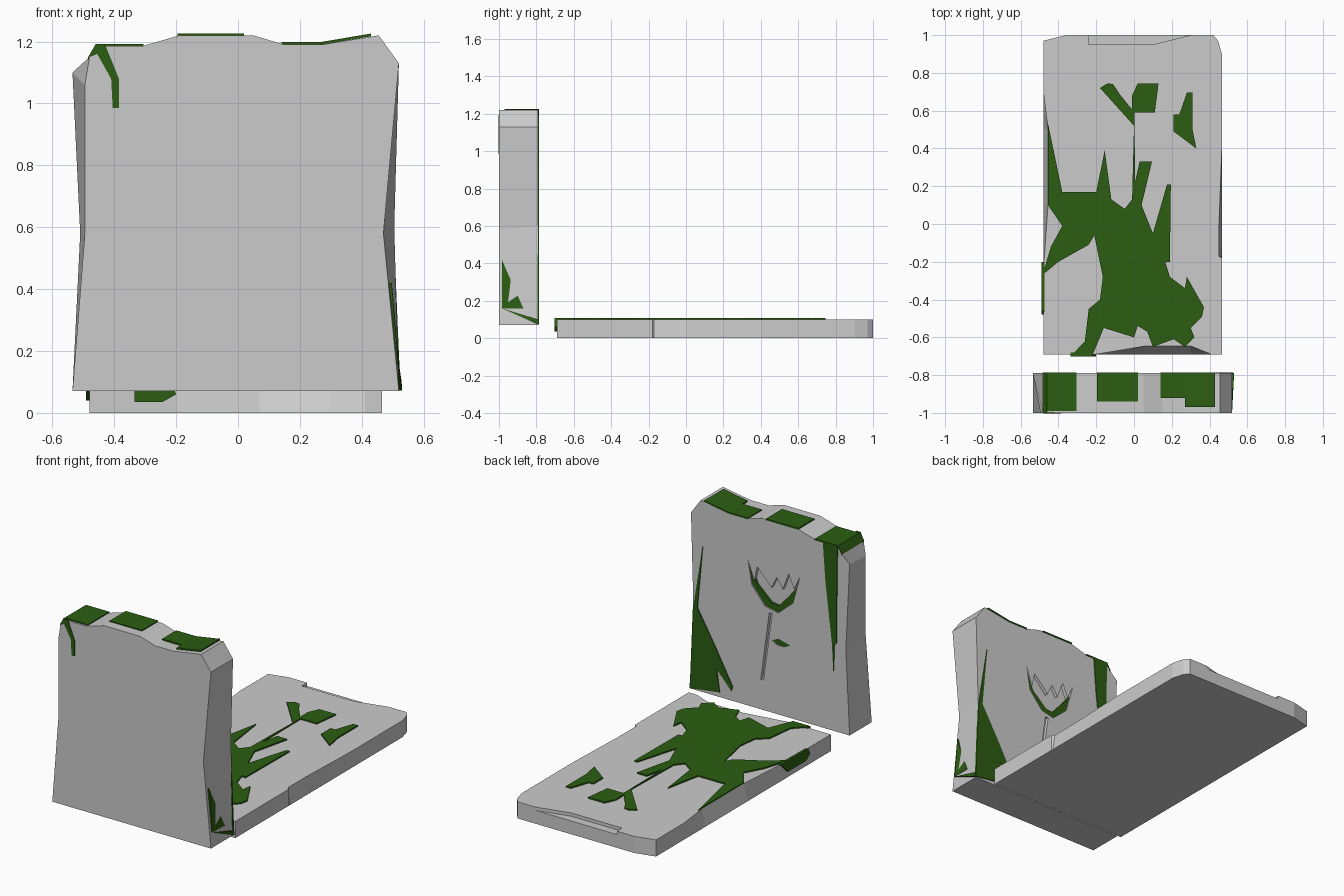
import bpy, bmesh
from mathutils import Vector

moss_mat = bpy.data.materials.new("moss_green")
moss_mat.diffuse_color = (0.025, 0.11, 0.006, 1)


def loft(name, a, b, mat=None):
    """Closed solid between two outlines with matching point counts."""
    bm = bmesh.new()
    va = [bm.verts.new(p) for p in a]
    vb = [bm.verts.new(p) for p in b]
    n = len(a)
    bm.faces.new(va)
    bm.faces.new(vb[::-1])
    for i in range(n):
        j = (i + 1) % n
        bm.faces.new((va[j], va[i], vb[i], vb[j]))
    bmesh.ops.recalc_face_normals(bm, faces=bm.faces)
    me = bpy.data.meshes.new(name)
    bm.to_mesh(me)
    bm.free()
    ob = bpy.data.objects.new(name, me)
    bpy.context.collection.objects.link(ob)
    if mat:
        me.materials.append(mat)
    return ob


def prism(name, pts, vec, mat=moss_mat):
    v = Vector(vec)
    return loft(name, [Vector(p) for p in pts], [Vector(p) + v for p in pts], mat)


def xy(pts, z):
    return [(x, y, z) for x, y in pts]


def xz(pts, y):
    return [(x, y, z) for x, z in pts]


def cut(ob, cutter):
    m = ob.modifiers.new("cut", "BOOLEAN")
    m.operation = "DIFFERENCE"
    m.solver = "EXACT"
    m.object = cutter
    bpy.context.view_layer.objects.active = ob
    bpy.ops.object.modifier_apply(modifier=m.name)
    bpy.data.objects.remove(cutter)


# headstone: worn top shared by both faces, sides differ front to back
top = [(-.48, 1.15), (-.46, 1.185), (-.31, 1.185), (-.19, 1.22), (.05, 1.22),
       (.15, 1.19), (.27, 1.19), (.455, 1.22), (.52, 1.13)]
front = [(-.535, .07), (-.495, .58), (-.495, 1.06)] + top + [(.47, .58), (.52, .07)]
back = [(-.535, .07), (-.51, .58), (-.535, 1.1)] + top + [(.505, .6), (.52, .07)]
headstone = loft("headstone", xz(front, -1), xz(back, -.79))

# carved flower on the face above the slab
flower = [(.141, .946), (.115, .80), (.028, .697), (-.058, .678), (-.158, .765),
          (-.204, .935), (-.165, .85), (-.13, .934), (-.09, .83), (-.05, .89),
          (-.015, .82), (.08, .92), (.10, .83)]
stem = [(-.02, .665), (.0, .665), (.056, .25), (.038, .25)]
leaf = [(-.02, .505), (-.06, .525), (-.14, .505), (-.10, .485), (-.05, .485)]
for shape in (flower, stem, leaf):
    cut(headstone, prism("carving_cutter", xz(shape, -.81), (0, .1, 0), None))
crescent = [(.141, .946), (.115, .80), (.028, .697), (-.058, .678), (-.158, .765),
            (-.195, .88), (-.13, .80), (-.06, .72), (-.01, .725), (.085, .81)]
prism("flower_moss", xz(crescent, -.815), (0, .017, 0))
prism("leaf_moss", xz(leaf, -.815), (0, .02, 0))

# slab: straight bottom, chipped top edge
ends = [(-.48, .97), (-.36, 1), (.42, 1), (.445, .97), (.465, .9), (.465, .4)]
slab_top = ends + [(.45, 0), (.45, -.17), (.465, -.18), (.465, -.69), (.41, -.69),
                   (.3, -.645), (.07, -.645), (-.2, -.69), (-.48, -.69),
                   (-.48, -.25), (-.455, .1), (-.455, .5), (-.48, .7)]
slab_bot = ends + [(.465, 0), (.465, -.17), (.465, -.18), (.465, -.69), (.41, -.69),
                   (.3, -.69), (.07, -.69), (-.2, -.69), (-.48, -.69),
                   (-.48, -.25), (-.48, .1), (-.48, .5), (-.48, .7)]
slab = loft("grave_slab", xy(slab_bot, 0), xy(slab_top, .10))
chip = [(-.24, .95), (.1, .95), (.3, 1), (.3, 1.05), (-.24, 1.05)]
cut(slab, prism("chip_cutter", xy(chip, .08), (0, 0, .1), None))

# moss spreading over the slab
spread = [(-.455, .53), (-.38, .17), (-.2, .17), (-.155, .39), (-.12, .13), (-.05, .08),
          (-.01, .13), (0, .52), (-.18, .72), (-.14, .745), (-.11, .74), (-.07, .68),
          (.003, .59), (.005, .22), (.03, .33), (.095, .33), (.04, .1), (.1, -.05),
          (.175, .21), (.195, .21), (.19, -.2), (.165, -.2), (.19, -.28), (.27, -.34),
          (.28, -.28), (.37, -.44), (.36, -.49), (.3, -.55), (.32, -.6), (.27, -.65),
          (.21, -.61), (.1, -.65), (.07, -.57), (.02, -.54), (0, -.6), (-.16, -.55),
          (-.22, -.695), (-.33, -.695), (-.26, -.62), (-.24, -.45), (-.18, -.4),
          (-.165, -.28), (-.21, -.06), (-.24, -.11), (-.4, -.2), (-.485, -.27),
          (-.44, -.12), (-.38, -.01), (-.455, .1)]
patch_a = [(-.01, .59), (.11, .59), (.13, .745), (.02, .745), (-.01, .68)]
patch_b = [(.21, .58), (.24, .58), (.28, .695), (.31, .695), (.31, .5), (.33, .4), (.21, .49)]
for nm, pts in (("slab_moss", spread), ("slab_moss_patch", patch_a), ("slab_moss_patch", patch_b)):
    prism(nm, xy(pts, .095), (0, 0, .013))
prism("slab_end_moss", xz([(-.335, .035), (-.245, .035), (-.2, .06), (-.22, .107), (-.335, .107)], -.68),
      (0, -.022, 0))
prism("slab_side_moss", [(-.475, y, z) for y, z in
                         [(-.2, .108), (-.27, .04), (-.44, .04), (-.48, .07), (-.46, .105)]], (-.016, 0, 0))

# moss on top of the headstone
for x0, z0, x1, z1, y0 in ((-.485, 1.14, -.46, 1.183, -1), (-.46, 1.183, -.305, 1.183, -.99),
                           (-.195, 1.217, .02, 1.217, -.94), (.14, 1.19, .27, 1.19, -.92),
                           (.27, 1.19, .43, 1.217, -.97)):
    prism("top_moss", [(x0, y0, z0), (x1, y0, z1), (x1, -.787, z1), (x0, -.787, z0)], (0, 0, .009))

# moss hanging down the faces and sides of the headstone
hang_front = [(-.48, 1.15), (-.46, 1.192), (-.43, 1.192), (-.385, 1.08), (-.385, .985),
              (-.405, .985), (-.41, 1.08), (-.455, 1.16)]
prism("front_moss", xz(hang_front, -.995), (0, -.008, 0))
hang_back = [(-.36, 1.19), (-.46, 1.19), (-.455, 1.1), (-.45, .6), (-.437, .6),
             (-.43, .43), (-.42, .6), (-.377, .96)]
climb_back = [(.525, .073), (.327, .1), (.347, .237), (.25, .13), (.24, .155), (.36, .373),
              (.475, .57), (.44, .945), (.505, .55)]
for pts in (hang_back, climb_back):
    prism("back_moss", xz(pts, -.795), (0, .01, 0))
prism("side_moss", [(.487, -.985, .42), (.508, -.985, .16), (.512, -.87, .16)], (.01, 0, 0))
prism("side_moss", [(.508, -.985, .16), (.517, -.79, .1), (.518, -.79, .073)], (.012, 0, 0))
